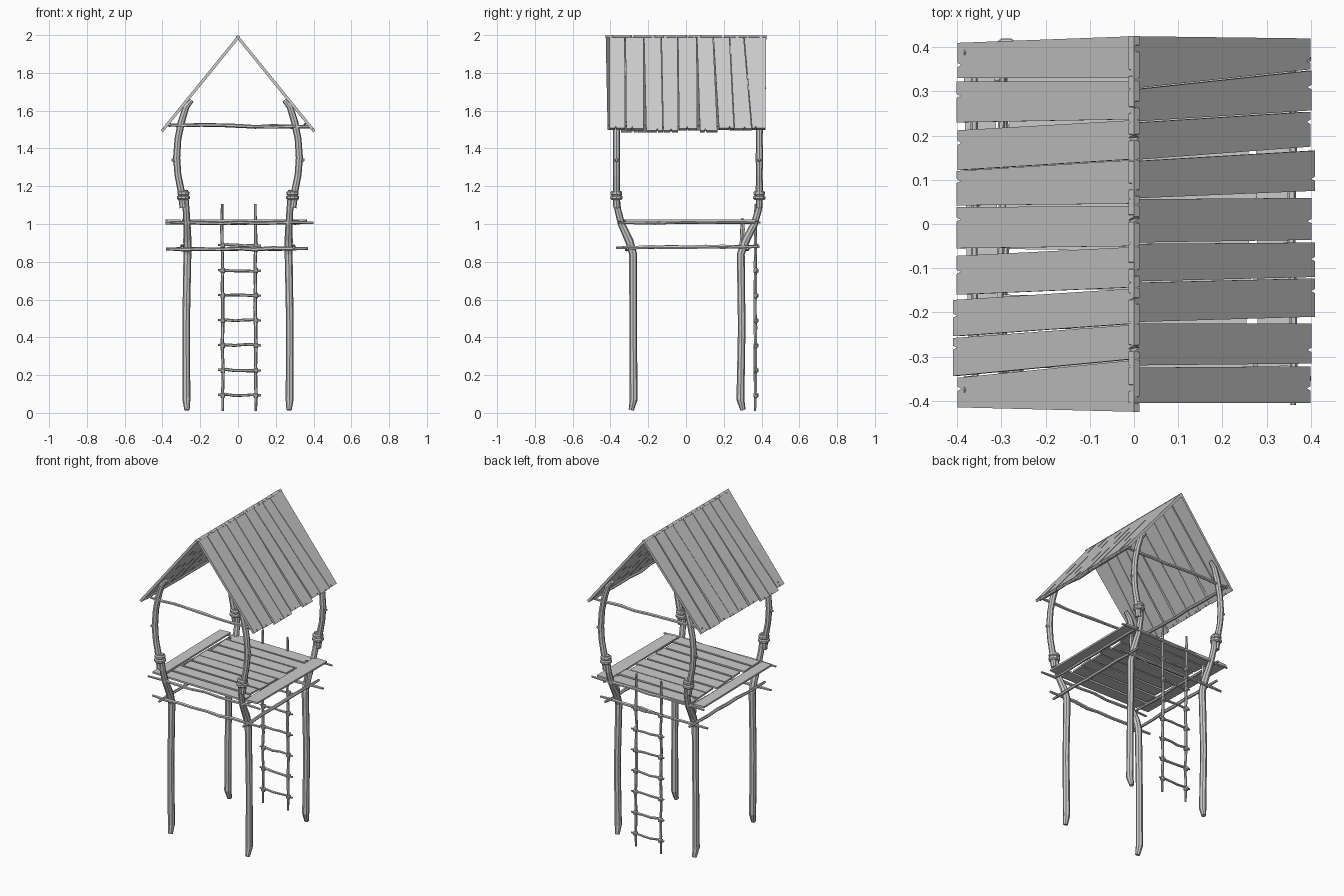
import bpy, bmesh, math, random
from mathutils import Vector

if "Cube" in bpy.data.objects:
    bpy.data.objects.remove(bpy.data.objects["Cube"])

random.seed(4)


def finish(name, bm):
    bmesh.ops.recalc_face_normals(bm, faces=bm.faces)
    me = bpy.data.meshes.new(name)
    bm.to_mesh(me)
    bm.free()
    ob = bpy.data.objects.new(name, me)
    bpy.context.collection.objects.link(ob)
    return ob


def pole(name, pts, radii, sides=8):
    """Faceted tapering pole swept along a list of points."""
    pts = [Vector(p) for p in pts]
    if not isinstance(radii, (list, tuple)):
        radii = [radii] * len(pts)
    bm = bmesh.new()
    rings = []
    ref = None
    for i, p in enumerate(pts):
        d = (pts[min(i + 1, len(pts) - 1)] - pts[max(i - 1, 0)]).normalized()
        if ref is None:
            ref = Vector((1, 0, 0)) if abs(d.x) < 0.8 else Vector((0, 0, 1))
        a = (ref - d * ref.dot(d)).normalized()
        b = d.cross(a)
        ref = a
        rings.append([bm.verts.new(p + radii[i] * (a * math.cos(t) + b * math.sin(t)))
                      for t in (2 * math.pi * k / sides for k in range(sides))])
    for r0, r1 in zip(rings, rings[1:]):
        for k in range(sides):
            j = (k + 1) % sides
            bm.faces.new((r0[k], r0[j], r1[j], r1[k]))
    bm.faces.new(rings[0])
    bm.faces.new(rings[-1])
    return finish(name, bm)


def stick(name, a, b, r, n=6, wob=0.004, sides=6):
    """Slightly crooked stick between two points."""
    a, b = Vector(a), Vector(b)
    pts, rad = [], []
    for i in range(n + 1):
        w = Vector([random.uniform(-wob, wob) for _ in range(3)])
        pts.append(a.lerp(b, i / n) + w * (0 < i < n))
        rad.append(r * (random.uniform(0.85, 1.1) if 0 < i < n else 0.7))
    return pole(name, pts, rad, sides)


def board(name, outline, origin, u, v, down):
    """Flat board: 2D outline placed on axes u, v and thickened by vector down."""
    bm = bmesh.new()
    o, u, v = Vector(origin), Vector(u), Vector(v)
    f = bm.faces.new([bm.verts.new(o + u * p + v * q) for p, q in outline])
    ext = bmesh.ops.extrude_face_region(bm, geom=[f], use_keep_orig=True)
    for e in ext["geom"]:
        if isinstance(e, bmesh.types.BMVert):
            e.co += Vector(down)
    return finish(name, bm)


def lashing(name, x, y, z, r, tube):
    """Rope ring around a pole."""
    pole(name, [(x, y, z - tube), (x, y, z - tube * .5), (x, y, z + tube * .5), (x, y, z + tube)],
         [r * 0.8, r, r, r * 0.8], 10)


# Legs, upper posts and their lashings
for s, side in ((-1, "left"), (1, "right")):
    for end, ys in (("front", (-.29, -.277, -.28, -.28, -.30, -.342, -.362, -.37)),
                    ("back", (.302, .288, .295, .29, .315, .362, .385, .39))):
        zs = (.015, .07, .45, .84, .91, 1.0, 1.08, 1.18)
        xs = (.27, .273, .275, .268, .268, .27, .275, .28)
        pole(f"{end}_{side}_leg", [(s * x, y, z) for x, y, z in zip(xs, ys, zs)],
             [.014, .021, .020, .021, .022, .019, .018, .015])
        yp = ys[-1] + (.002 if end == "front" else -.002)
        pole(f"{end}_{side}_post",
             [(s * x, yp, z) for x, z in ((.292, 1.085), (.302, 1.18), (.318, 1.26), (.325, 1.35),
                                          (.318, 1.45), (.30, 1.54), (.275, 1.62), (.245, 1.655))],
             [.017, .019, .018, .019, .018, .019, .017, .012])
        stick(f"{end}_{side}_post_twig", (s * .325, yp, 1.335), (s * .352, yp, 1.34), .009, 2, 0)
        for k, z in enumerate((1.14, 1.163)):
            lashing(f"{end}_{side}_lashing_{k}", s * .289, yp, z, .034 - .002 * k, .012)
    # Short fork on the back leg, and the eave purlin
    stick(f"back_{side}_fork", (s * .268, .29, .86), (s * .27, .30, 1.03), .012, 3)
    stick(f"{side}_purlin", (s * .36, -.41, 1.525), (s * .36, .405, 1.525), .009, 7)
    # Side rails along y
    stick(f"{side}_lower_rail", (s * .295, -.37, .875), (s * .295, .39, .88), .010, 8)
    stick(f"{side}_floor_rail", (s * .30, -.35, 1.007), (s * .30, .395, 1.007), .009, 8)

# Rails and roof ties along x
for end, yl, yf, yt in (("front", -.31, -.35, -.375), ("back", .325, .372, .388)):
    stick(f"{end}_lower_rail", (-.38, yl, .868), (.37, yl, .87), .010, 8)
    stick(f"{end}_floor_rail", (-.385, yf, 1.004), (.40, yf, 1.006), .009, 8)
    stick(f"{end}_roof_tie", (-.385, yt, 1.525), (.385, yt, 1.513), .010, 8)

# Floor: cross planks with one long plank along each side
n, y0, w = 8, -.335, .089
for i in range(n):
    a, b = y0 + i * w + .003, y0 + (i + 1) * w - .003
    t, q = random.uniform(0, .010), random.uniform(0, .010)
    l, r = -.285 + random.uniform(-.012, .012), .265 + random.uniform(-.012, .012)
    board(f"floor_plank_{i}", [(l, a + t), (r, a), (r + .004, b - q), (l - .004, b)],
          (0, 0, 1.022 + random.uniform(-.002, .002)), (1, 0, 0), (0, 1, 0), (0, 0, -.011))
board("floor_left_plank", [(-.375, -.32), (-.305, -.325), (-.315, .375), (-.385, .37)],
      (0, 0, 1.025), (1, 0, 0), (0, 1, 0), (0, 0, -.011))
board("floor_right_plank", [(.28, -.325), (.36, -.32), (.365, .37), (.275, .375)],
      (0, 0, 1.025), (1, 0, 0), (0, 1, 0), (0, 0, -.011))

# Roof boards: (eave far, eave near, ridge far, ridge near) across y
roof = {
    "left": (-1, [(.41, .33, .425, .33), (.322, .23, .322, .237), (.212, .122, .235, .147),
                  (.12, .042, .145, .046), (.038, -.055, .041, -.05), (-.072, -.16, -.052, -.143),
                  (-.172, -.254, -.146, -.225), (-.258, -.344, -.228, -.305), (-.348, -.415, -.308, -.425)]),
    "right": (1, [(.42, .35, .425, .307), (.347, .257, .304, .232), (.254, .175, .229, .145),
                  (.166, .075, .142, .058), (.059, -.036, .056, -.042), (-.042, -.12, -.045, -.13),
                  (-.123, -.21, -.133, -.222), (-.225, -.316, -.225, -.32), (-.322, -.405, -.325, -.405)]),
}
for side, (s, boards) in roof.items():
    for i, (ef, en, rf, rn) in enumerate(boards):
        e = .975 if i % 2 == 0 and i in (0, 2, 8) else random.choice((.98, 1.0))
        m = en + (ef - en) * random.uniform(.25, .75)
        g = rn + (rf - rn) * random.uniform(.2, .8)
        outline = [(0, rn), (e, en), (e, m - .005), (e - .022, m), (e, m + .005), (e, ef),
                   (0, rf), (0, g + .008), (.03, g), (0, g - .008)]
        board(f"{side}_roof_board_{i}", outline, (0, 0, 2.0), (s * .41, 0, -.505), (0, 1, 0),
              (-s * .012, 0, -.0097))

# Ladder at the back, with tied rungs
rails = (-.08, .095)
for x in rails:
    stick("ladder_rail", (x, .366, .01), (x - .004, .368, 1.105), .009, 10, .003)
for i in range(7):
    z = .093 + i * .132
    stick("ladder_rung", (-.105, .372, z + .003), (.122, .372, z), .008, 5, .004)
    for x in rails:
        pole("ladder_knot", [(x - .012, .37, z), (x - .006, .37, z), (x + .006, .37, z), (x + .012, .37, z)],
             [.011, .016, .016, .011], 6)
